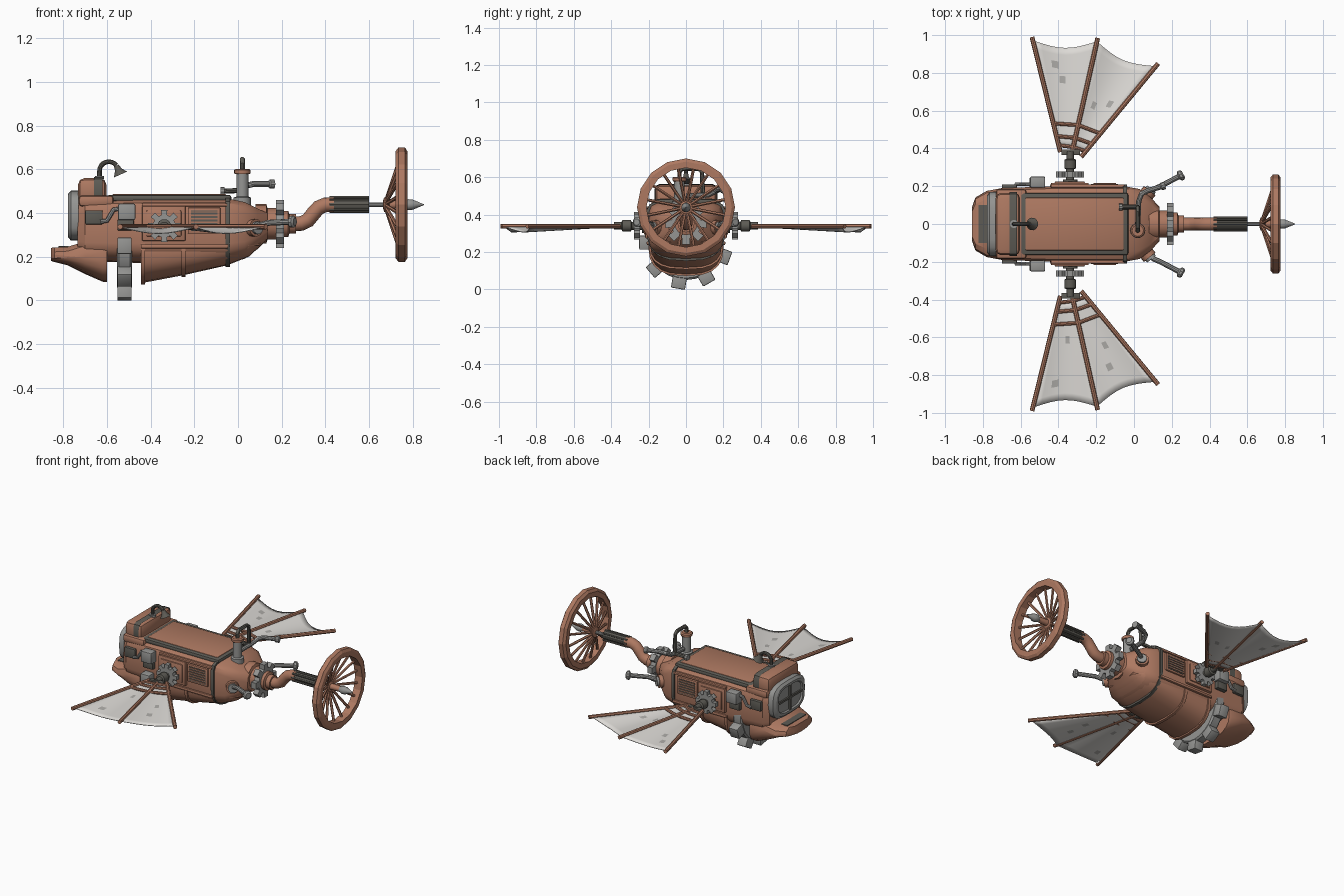
import bpy, bmesh, math, random
from mathutils import Vector as V

if "Cube" in bpy.data.objects:
    bpy.data.objects.remove(bpy.data.objects["Cube"])
random.seed(4)
pi = math.pi

def material(name, c):
    m = bpy.data.materials.new(name)
    m.diffuse_color = (*c, 1)
    m.use_nodes = True
    m.node_tree.nodes["Principled BSDF"].inputs["Base Color"].default_value = m.diffuse_color
    return m
COPPER = material("copper", (0.42, 0.19, 0.12))
GREY = material("grey_metal", (0.30, 0.30, 0.29))
DARK = material("dark_iron", (0.11, 0.105, 0.09))
SAIL = material("sail_cloth", (0.72, 0.70, 0.67))
PATCH = material("cloth_patch", (0.42, 0.41, 0.39))

def mesh(name, verts, faces, mat):
    me = bpy.data.meshes.new(name)
    me.from_pydata([tuple(v) for v in verts], [], faces)
    bm = bmesh.new()
    bm.from_mesh(me)
    bmesh.ops.recalc_face_normals(bm, faces=bm.faces)
    bm.to_mesh(me)
    bm.free()
    me.materials.append(mat)
    ob = bpy.data.objects.new(name, me)
    bpy.context.collection.objects.link(ob)
    return ob

def loft(name, rings, mat, closed=False):
    n, m = len(rings[0]), len(rings)
    faces = []
    for i in range(m if closed else m - 1):
        a, b = i * n, (i + 1) % m * n
        faces += [(a + j, a + (j + 1) % n, b + (j + 1) % n, b + j) for j in range(n)]
    if not closed:
        faces += [tuple(range(n)), tuple(range((m - 1) * n, m * n))]
    return mesh(name, [p for r in rings for p in r], faces, mat)

def circle(c, u, w, r, n):
    return [c + r * (u * math.cos(2 * pi * k / n) + w * math.sin(2 * pi * k / n)) for k in range(n)]

def turned(name, origin, axis, profile, mat, n=16, closed=False):
    # profile: (distance along axis, radius)
    t = V(axis).normalized()
    u = t.orthogonal().normalized()
    w = t.cross(u)
    return loft(name, [circle(V(origin) + t * d, u, w, max(r, .0005), n) for d, r in profile], mat, closed)

def rod(name, a, b, r, mat, n=8):
    d = V(b) - V(a)
    return turned(name, a, d, [(0, r), (d.length, r)], mat, n)

def pipe(name, pts, r, mat, n=10):
    # sweep of a circle along a smooth path
    p = [V(q) for q in pts]
    rings, u = [], None
    for i, q in enumerate(p):
        t = (p[min(i + 1, len(p) - 1)] - p[max(i - 1, 0)]).normalized()
        u = t.orthogonal().normalized() if u is None else (u - t * u.dot(t)).normalized()
        rings.append(circle(q, u, t.cross(u), r, n))
    return loft(name, rings, mat)

def box(name, c, s, mat, bevel=0.0):
    bm = bmesh.new()
    bmesh.ops.create_cube(bm, size=1)
    for v in bm.verts:
        v.co = V(c) + V(v.co[i] * s[i] for i in range(3))
    if bevel:
        bmesh.ops.bevel(bm, geom=bm.edges[:], offset=bevel, segments=2, profile=.5, affect='EDGES')
    me = bpy.data.meshes.new(name)
    bm.to_mesh(me)
    bm.free()
    me.materials.append(mat)
    ob = bpy.data.objects.new(name, me)
    bpy.context.collection.objects.link(ob)
    return ob

def gear(name, c, axis, r, rt, teeth, width, mat):
    t = V(axis)
    u = V((0, 0, 1))
    w = t.cross(u)
    outline = []
    for k in range(teeth):
        for f, rad in ((-.32, r), (-.24, rt), (.24, rt), (.32, r)):
            a = 2 * pi * (k + f) / teeth
            outline.append(rad * (u * math.cos(a) + w * math.sin(a)))
    return loft(name, [[V(c) + t * d + o for o in outline] for d in (-width / 2, width / 2)], mat)

def section(x, w, zt, zb, k=.3):
    # hull outline: flat top, chamfered shoulders, rounded belly
    zm = zb + k * (zt - zb)
    half = [(.75 * w, zt), (.94 * w, zt - .02), (w, zt - .05), (w, zm)]
    for a in (18, 36, 54, 72):
        a = math.radians(a)
        half.append((w * math.cos(a) ** .7, zm - (zm - zb) * math.sin(a) ** .9))
    ring = [V((x, y, z)) for y, z in half] + [V((x, 0, zb))]
    return ring + [V((x, -y, z)) for y, z in reversed(half)]

# hull, belly and fitted bands
loft("hull", [section(*s) for s in ((-.735, .165, .44, .2), (-.70, .19, .46, .18), (-.43, .2, .467, .17),
     (-.05, .2, .467, .17), (.03, .185, .45, .19), (.09, .14, .42, .235), (.135, .09, .4, .28))], COPPER)
loft("belly", [section(*s, .6) for s in ((-.435, .19, .3, .08), (-.25, .19, .3, .115),
     (-.05, .19, .3, .16), (.05, .165, .3, .2), (.1, .11, .3, .25))], COPPER)
for name, x, d, w, zt, zb, m, k in (("belly_rear_lip", -.435, .02, .2, .31, .072, COPPER, .6),
        ("belly_rib", -.25, .02, .198, .3, .107, COPPER, .6), ("hull_band", -.047, .02, .209, .473, .152, DARK, .45)):
    loft(name, [section(x - d / 2, w, zt, zb, k), section(x + d / 2, w, zt, zb, k)], m)

# tail fairing with slot, cap and rear window
loft("tail_fairing", [section(*s, .5) for s in ((-.857, .09, .24, .18), (-.84, .14, .242, .175),
     (-.78, .175, .245, .16), (-.70, .19, .27, .12), (-.62, .19, .27, .085), (-.6, .185, .27, .083))], COPPER)
box("tail_slot", (-.80, 0, .244), (.045, .2, .008), DARK)
box("tail_cap", (-.668, 0, .5), (.13, .33, .12), COPPER, .03)
box("tail_cap_step", (-.65, 0, .455), (.16, .37, .05), COPPER, .015)
box("tail_cap_strap", (-.64, 0, .502), (.02, .337, .124), DARK, .03)

def oval(x, a, b):
    return [V((x, a * math.copysign(abs(math.cos(t)) ** .6, math.cos(t)),
               .388 + b * math.copysign(abs(math.sin(t)) ** .6, math.sin(t)))) for t in [2 * pi * k / 20 for k in range(20)]]
loft("rear_window_frame", [oval(-.73, .17, .115), oval(-.765, .17, .115), oval(-.778, .15, .1),
     oval(-.778, .13, .085), oval(-.768, .125, .08)], GREY)
for i, sz in enumerate(((.012, .26, .014), (.012, .014, .17))):
    box("rear_window_bar_%d" % i, (-.772, 0, .388), sz, DARK)

# toothed drive ring around the underside
turned("drive_ring", (-.555, 0, .25), (1, 0, 0), [(0, .19), (.01, .2), (.06, .2), (.07, .19)], GREY, 24)
for i, a in enumerate((-20, -60, -100, -140, -180)):
    a = math.radians(a)
    o = box("drive_tooth_%d" % i, (0, 0, .215), (.066, .076, .07), GREY, .006)
    o.location = (-.52, 0, .25)
    o.rotation_euler = (a - pi / 2, 0, 0)

# roof hatch
box("roof_frame", (-.315, 0, .468), (.57, .33, .03), DARK, .012)
box("roof_panel", (-.315, 0, .472), (.52, .28, .03), COPPER, .006)

# hooked horn on the tail cap
pipe("horn_pipe", [(-.635, 0, .545), (-.635, 0, .585)] + [(-.592 - .043 * math.cos(a), 0, .592 + .043 * math.sin(a))
     for a in [pi * k / 10 for k in range(1, 9)]], .011, DARK)
turned("horn_bell", (-.557, 0, .617), (.4, 0, -.9), [(0, .012), (.02, .016), (.045, .034)], DARK, 12)
turned("horn_base", (-.635, 0, .555), (0, 0, 1), [(0, .022), (.015, .022)], GREY, 12)

# chimney with loop pipe and steam pipe
turned("chimney", (.02, -.035, .43), (0, 0, 1), [(0, .04), (.04, .04), (.045, .028), (.15, .028)], GREY)
turned("chimney_rim", (.02, -.035, .578), (0, 0, 1), [(0, .034), (.006, .038), (.018, .038), (.024, .03)], COPPER)
pipe("loop_pipe", [(.02, -.035, .59), (.02, -.035, .625), (.02, -.02, .645), (.02, .065, .645), (.02, .085, .63),
     (.02, .09, .52), (.01, .09, .503), (-.07, .09, .5)], .012, DARK)
turned("loop_flange", (-.08, .09, .5), (1, 0, 0), [(0, .02), (.018, .02)], GREY, 10)
pipe("steam_pipe", [(.02, .0, .5), (.025, .12, .505), (.04, .16, .525), (.07, .175, .533), (.15, .2, .533)], .014, GREY)
turned("steam_pipe_end", (.14, .197, .533), (.95, .3, 0), [(0, .015), (.006, .021), (.026, .021)], GREY, 10)

# nose collar, gear and bent neck
turned("nose_collar", (.08, 0, .35), (1, 0, 0), [(0, .09), (.05, .09), (.055, .072), (.1, .072)], COPPER)
gear("nose_gear", (.192, 0, .35), (1, 0, 0), .08, .112, 8, .036, GREY)
turned("neck_collar", (.205, 0, .35), (1, 0, 0), [(0, .06), (.025, .06), (.03, .045), (.06, .045)], COPPER)
pipe("bent_neck", [(.25, 0, .35), (.29, 0, .352), (.32, 0, .366), (.345, 0, .397), (.37, 0, .425),
     (.4, 0, .437), (.44, 0, .438)], .034, COPPER, 14)
turned("shaft_sleeve", (.42, 0, .438), (1, 0, 0), [(0, .031), (.18, .031)], DARK, 12)
for k in range(8):
    a = pi * k / 4
    y, z = .032 * math.cos(a), .438 + .032 * math.sin(a)
    rod("sleeve_rib_%d" % k, (.42, y, z), (.6, y, z), .007, DARK, 6)
rod("shaft", (.59, 0, .438), (.76, 0, .438), .011, GREY, 10)

# spoked wheel and tip
WC = V((0, 0, .438))
turned("wheel_rim", WC, (1, 0, 0), [(.722, .212), (.722, .245), (.735, .262), (.765, .262), (.776, .245), (.776, .212)],
       COPPER, 16, True)
turned("wheel_hub", WC, (1, 0, 0), [(.665, .02), (.67, .035), (.69, .035), (.695, .02), (.76, .018)], COPPER, 12)
for k in range(16):
    d = V((0, math.cos(pi * k / 8 + .2), math.sin(pi * k / 8 + .2)))
    rod("wheel_spoke_%d" % k, WC + d * .025 + V((.68, 0, 0)), WC + d * .225 + V((.745, 0, 0)), .0085, COPPER, 6)
turned("wheel_tip", WC, (1, 0, 0), [(.755, .015), (.78, .026), (.8, .024), (.852, .002)], GREY, 12)

# everything repeated on both flanks
for s, side in ((1, "left"), (-1, "right")):
    N = lambda t: side + "_" + t
    P = lambda x, y, z: V((x, y * s, z))
    # side panel, rail, louvre vent and boxes
    box(N("side_panel"), P(-.34, .203, .352), (.2, .03, .16), COPPER, .006)
    box(N("side_panel_inner"), P(-.34, .212, .352), (.16, .026, .12), COPPER, .006)
    box(N("side_rail"), P(-.245, .2, .247), (.4, .02, .018), COPPER, .004)
    box(N("shoulder_rail"), P(-.245, .2, .437), (.39, .018, .014), COPPER, .004)
    box(N("vent_frame"), P(-.155, .2, .365), (.15, .022, .12), COPPER, .005)
    box(N("vent_back"), P(-.155, .208, .365), (.122, .01, .095), DARK)
    for k in range(6):
        box(N("vent_slat_%d" % k), P(-.155, .213, .327 + k * .0155), (.12, .008, .006), COPPER)
    box(N("valve_box"), P(-.51, .222, .405), (.08, .06, .075), GREY, .008)
    box(N("valve_box_foot"), P(-.515, .21, .345), (.075, .03, .05), DARK, .005)
    box(N("latch_plate"), P(-.66, .195, .38), (.08, .03, .065), DARK, .006)
    pipe(N("latch_pipe"), [P(-.63, .21, .36), P(-.6, .21, .365), P(-.585, .21, .39), P(-.57, .21, .415), P(-.54, .21, .42)], .01, GREY, 8)
    # exhaust
    turned(N("exhaust_boss"), P(.03, .11, .33), P(.6, .75, .02), [(0, .05), (.05, .05), (.055, .04), (.085, .04)], COPPER, 12)
    turned(N("exhaust_flange"), P(.08, .17, .332), P(.6, .75, .02), [(0, .03), (.02, .03)], GREY, 12)
    pipe(N("exhaust_pipe"), [P(.07, .16, .333), P(.105, .185, .345), P(.14, .2, .355), P(.25, .258, .36)], .014, GREY)
    turned(N("exhaust_tip"), P(.235, .25, .36), P(.88, .47, 0), [(0, .015), (.008, .028), (.022, .028), (.03, .018)], GREY, 10)
    # wing joint
    gear(N("wing_gear"), P(-.338, .262, .34), (0, 1, 0), .052, .075, 8, .03, GREY)
    turned(N("wing_axle"), P(-.338, .2, .34), P(0, 1, 0), [(0, .04), (.035, .04), (.036, .022), (.09, .022), (.095, .032),
           (.14, .032), (.145, .02), (.185, .02)], DARK, 12)
    box(N("wing_root"), P(-.335, .38, .34), (.1, .03, .02), DARK, .005)
    # wing struts and cross bars
    Z = .337
    struts = [(P(-.39, .38, Z), P(-.54, .99, Z)), (P(-.33, .37, Z), P(-.192, .985, Z)), (P(-.28, .355, Z), P(.128, .85, Z))]
    for k, (a, b) in enumerate(struts):
        rod(N("wing_strut_%d" % k), a, b, .0125, COPPER, 8)
    for k, v in enumerate((.06, .14, .25)):
        q = [a.lerp(b, v) for a, b in struts]
        pipe(N("wing_bar_%d" % k), q, .01, COPPER, 8)
    # scalloped, sagging cloth
    nu, nv = 16, 14
    verts, faces = [], []
    for i in range(nu + 1):
        k = min(i * 2 // nu, 1)
        f = i * 2 / nu - k
        bow = math.sin(pi * f)
        for j in range(nv + 1):
            v = .05 + (.92 - .06 * bow) * j / nv
            p = struts[k][0].lerp(struts[k][1], v).lerp(struts[k + 1][0].lerp(struts[k + 1][1], v), f)
            verts.append(p - V((0, 0, .032 * bow * v)))
    for i in range(nu):
        for j in range(nv):
            a = i * (nv + 1) + j
            faces.append((a, a + 1, a + nv + 2, a + nv + 1))
    cloth = mesh(N("wing_cloth"), verts, faces, SAIL)
    cloth.data.materials.append(PATCH)
    for half in (0, 8):
        for _ in range(2):
            cloth.data.polygons[(half + random.randint(2, 5)) * nv + random.randint(5, 12)].material_index = 1
    m = cloth.modifiers.new("thickness", 'SOLIDIFY')
    m.thickness = .004

# smooth rounded parts, keep hard edges
for o in bpy.context.scene.objects:
    o.select_set(True)
    bpy.context.view_layer.objects.active = o
bpy.ops.object.shade_smooth_by_angle(angle=math.radians(32))
bpy.data.objects["wheel_rim"].data.shade_flat()
